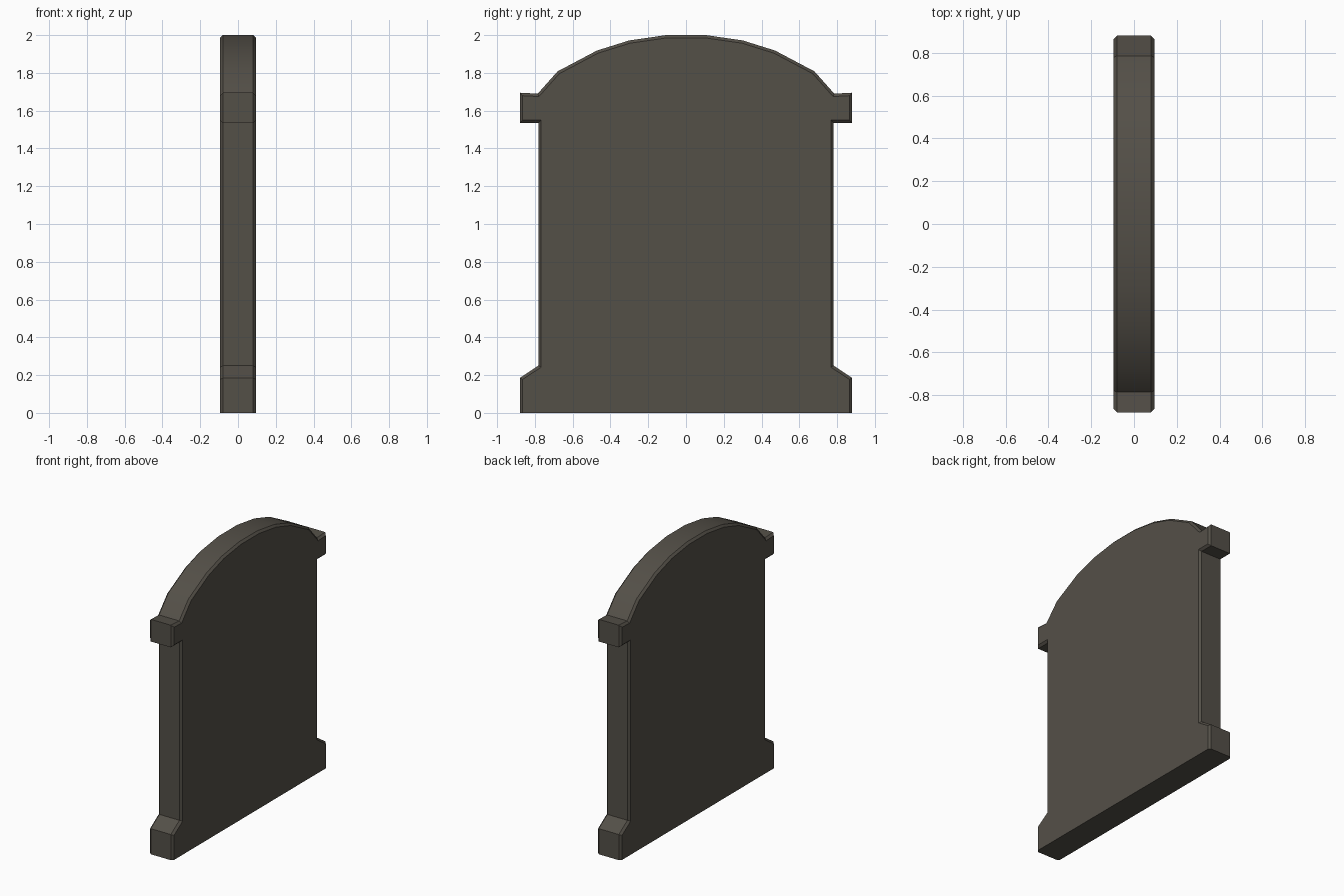
import bpy, bmesh, math
from mathutils import Vector

if "Cube" in bpy.data.objects:
    bpy.data.objects.remove(bpy.data.objects["Cube"])

HALF, CH = 0.095, 0.015   # half thickness, chamfer width

# Half outline (y, z): foot, shaft, shoulder block, arch
half = [(0.88, 0), (0.88, 0.185), (0.782, 0.25), (0.782, 1.535), (0.88, 1.535),
        (0.88, 1.695), (0.785, 1.69), (0.68, 1.808), (0.472, 1.918),
        (0.30, 1.972), (0.105, 2.0)]
outer = [Vector(p) for p in half] + [Vector((-y, z)) for y, z in reversed(half)]


def inset(pts, d):
    """Mitred inward offset of the open outline; the base stays on the ground."""
    normals = []
    for a, b in zip(pts, pts[1:]):
        e = (b - a).normalized()
        normals.append(Vector((-e.y, e.x)))
    out = []
    for i, p in enumerate(pts):
        n0 = normals[max(i - 1, 0)]
        n1 = normals[min(i, len(normals) - 1)]
        out.append(p + (n0 + n1) * (d / (1 + n0.dot(n1))))
    return out


inner = inset(outer, CH)

# Slab: four outline rings across the thickness, capped at both faces
bm = bmesh.new()
rings = [[bm.verts.new((x, p.x, p.y)) for p in pts]
         for x, pts in ((-HALF, inner), (-HALF + CH, outer),
                        (HALF - CH, outer), (HALF, inner))]
n = len(outer)
for r0, r1 in zip(rings, rings[1:]):
    for i in range(n):
        j = (i + 1) % n
        bm.faces.new((r0[i], r0[j], r1[j], r1[i]))
bm.faces.new(rings[0])
bm.faces.new(rings[-1])
bmesh.ops.recalc_face_normals(bm, faces=bm.faces)

mesh = bpy.data.meshes.new("headstone_slab")
bm.to_mesh(mesh)
bm.free()
slab = bpy.data.objects.new("headstone_slab", mesh)
bpy.context.collection.objects.link(slab)

# Dark weathered stone
stone = bpy.data.materials.new("dark_stone")
stone.diffuse_color = (0.088, 0.079, 0.064, 1)
stone.use_nodes = True
stone.node_tree.nodes["Principled BSDF"].inputs["Base Color"].default_value = stone.diffuse_color
mesh.materials.append(stone)

bpy.context.view_layer.objects.active = slab
slab.select_set(True)
bpy.ops.object.shade_smooth_by_angle(angle=math.radians(30))
